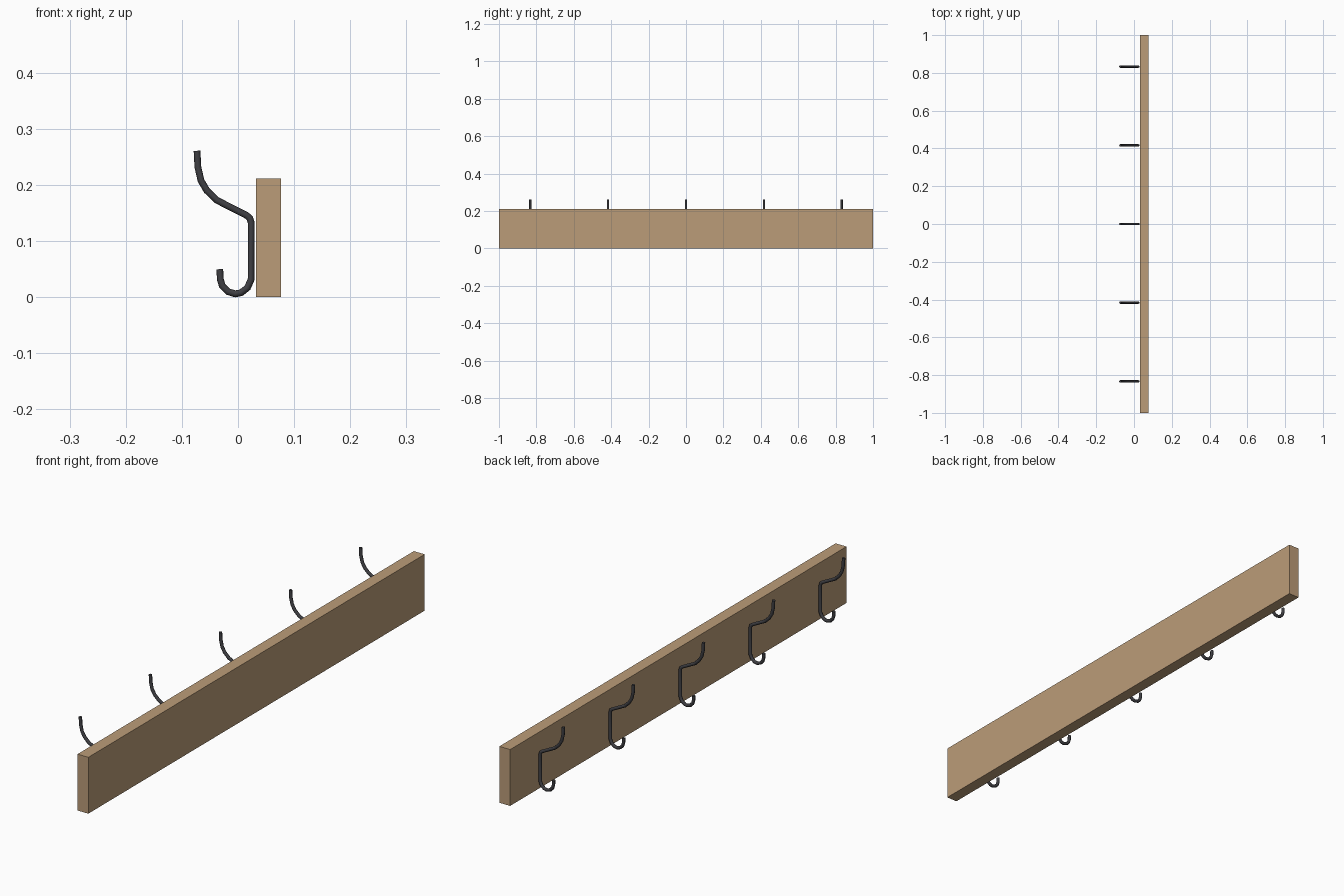
import bpy, bmesh, math
from mathutils import Vector

if "Cube" in bpy.data.objects:
    bpy.data.objects.remove(bpy.data.objects["Cube"])


def material(name, color):
    m = bpy.data.materials.new(name)
    m.diffuse_color = (*color, 1)
    m.use_nodes = True
    m.node_tree.nodes["Principled BSDF"].inputs["Base Color"].default_value = m.diffuse_color
    return m


def make_object(name, bm, mat):
    bmesh.ops.recalc_face_normals(bm, faces=bm.faces)
    me = bpy.data.meshes.new(name)
    bm.to_mesh(me)
    bm.free()
    me.materials.append(mat)
    ob = bpy.data.objects.new(name, me)
    bpy.context.collection.objects.link(ob)
    return ob


wood = material("tan wood", (0.50, 0.335, 0.19))
metal = material("dark metal", (0.05, 0.05, 0.057))

# wooden backboard
bm = bmesh.new()
bmesh.ops.create_cube(bm, size=1)
for v in bm.verts:
    v.co = Vector((0.0545 + v.co.x * 0.045, v.co.y * 2, 0.106 + v.co.z * 0.212))
make_object("backboard", bm, wood)

# hook centre line in the x-z plane, top tip to bottom tip
PATH = [(-0.073, 0.261), (-0.0715, 0.232), (-0.066, 0.208), (-0.0555, 0.190),
        (-0.038, 0.173), (0.015, 0.146), (0.021, 0.141), (0.0235, 0.133),
        (0.0235, 0.032), (0.017, 0.017), (0.0055, 0.008), (-0.005, 0.006),
        (-0.018, 0.010), (-0.028, 0.020), (-0.0315, 0.032), (-0.0325, 0.050)]
RADIUS, SIDES = 0.006, 8


def hook(name, y):
    # round rod swept along the path with mitred corners
    pts = [Vector(p) for p in PATH]
    bm = bmesh.new()
    rings = []
    for i, p in enumerate(pts):
        a = (p - pts[max(i - 1, 0)]).normalized()
        b = (pts[min(i + 1, len(pts) - 1)] - p).normalized()
        t = (a + b).normalized()
        n = Vector((-t.y, t.x))
        miter = 1 / t.dot(b if b.length else a)
        ring = []
        for k in range(SIDES):
            ang = 2 * math.pi * k / SIDES
            q = p + n * (RADIUS * math.cos(ang) * miter)
            ring.append(bm.verts.new((q.x, y + RADIUS * math.sin(ang), q.y)))
        rings.append(ring)
    for r, s in zip(rings, rings[1:]):
        for k in range(SIDES):
            j = (k + 1) % SIDES
            bm.faces.new((r[k], r[j], s[j], s[k]))
    bm.faces.new(rings[0])
    bm.faces.new(rings[-1])
    for f in bm.faces:
        f.smooth = len(f.verts) == 4
    for e in bm.edges:
        if any(len(f.verts) > 4 for f in e.link_faces):
            e.smooth = False
    return make_object(name, bm, metal)


# five evenly spaced hooks
for i in range(5):
    hook(f"hook_{i + 1}", (i - 2) * 0.4165)
